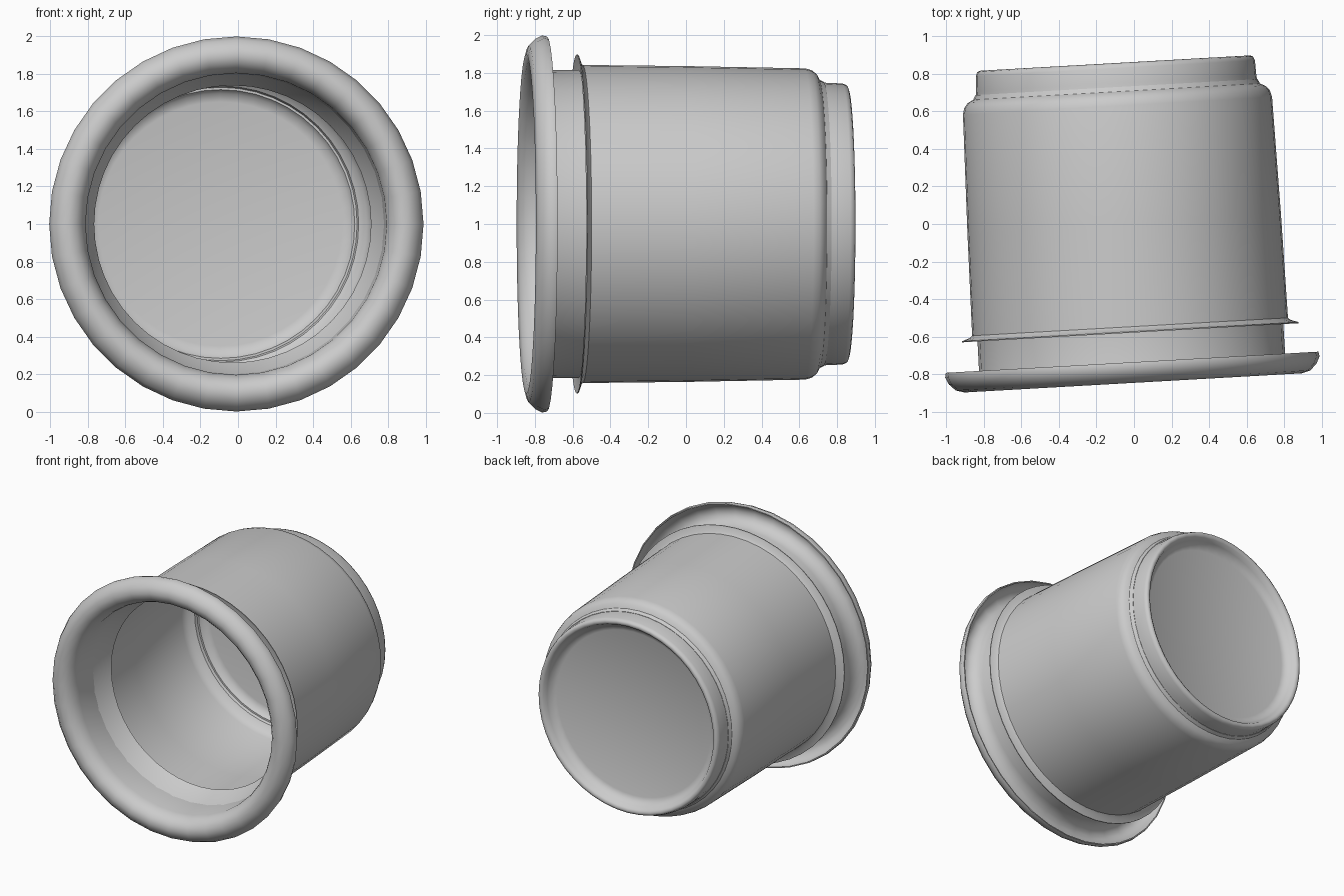
import bpy, bmesh, math
from mathutils import Matrix

cube = bpy.data.objects.get("Cube")
if cube:
    bpy.data.objects.remove(cube, do_unlink=True)

grey = bpy.data.materials.new("light_grey")
grey.use_nodes = True
grey.diffuse_color = (0.6, 0.6, 0.6, 1)
grey.node_tree.nodes["Principled BSDF"].inputs["Base Color"].default_value = (0.6, 0.6, 0.6, 1)

# The cup lies on its side along y, turned slightly about z
PLACE = Matrix.Translation((-0.052, 0, 1.0)) @ Matrix.Rotation(math.radians(3.25), 4, 'Z')


def lathe(name, profile, sides=48, angle=35):
    """Revolve a closed (radius, distance along axis) profile about y."""
    bm = bmesh.new()
    rings = []
    for r, y in profile:
        if r == 0:
            rings.append([bm.verts.new((0, y, 0))] * sides)
        else:
            rings.append([bm.verts.new((r * math.cos(a), y, r * math.sin(a)))
                          for a in (2 * math.pi * i / sides for i in range(sides))])
    for a, b in zip(rings, rings[1:] + rings[:1]):
        if a[0] is a[1] and b[0] is b[1]:
            continue
        for i in range(sides):
            j = (i + 1) % sides
            corners = list(dict.fromkeys((a[i], a[j], b[j], b[i])))
            bm.faces.new(corners)
    bmesh.ops.recalc_face_normals(bm, faces=bm.faces)
    mesh = bpy.data.meshes.new(name)
    bm.to_mesh(mesh)
    bm.free()
    mesh.materials.append(grey)
    ob = bpy.data.objects.new(name, mesh)
    ob.matrix_world = PLACE
    bpy.context.collection.objects.link(ob)
    bpy.ops.object.select_all(action='DESELECT')
    ob.select_set(True)
    bpy.context.view_layer.objects.active = ob
    bpy.ops.object.shade_smooth_by_angle(angle=math.radians(angle))
    return ob


# Rolled lip around the mouth, hollow behind, running on into the neck
lathe("rim_and_neck", [(0.80, -0.55), (0.803, -0.74), (0.812, -0.775), (0.828, -0.805),
                       (0.857, -0.834), (0.90, -0.847), (0.945, -0.834), (0.98, -0.80),
                       (0.998, -0.762), (0.993, -0.737), (0.985, -0.737), (0.985, -0.762),
                       (0.968, -0.793), (0.938, -0.822), (0.90, -0.834), (0.863, -0.822),
                       (0.838, -0.797), (0.822, -0.765), (0.816, -0.735), (0.815, -0.55)],
      36, 50)

# Thin flared flange where the neck meets the wall
lathe("flange", [(0.81, -0.568), (0.85, -0.568), (0.897, -0.580), (0.897, -0.574),
                 (0.856, -0.560), (0.842, -0.548), (0.81, -0.545)])

# Thin tapered lip inside, below the neck
lathe("inner_lip", [(0.803, -0.56), (0.775, -0.48), (0.738, -0.41),
                    (0.745, -0.403), (0.785, -0.47), (0.81, -0.54)])

# Main wall with a rounded shoulder at the back
lathe("body", [(0.842, -0.55), (0.836, 0.0), (0.824, 0.63), (0.815, 0.665),
               (0.795, 0.69), (0.765, 0.705), (0.752, 0.73), (0.72, 0.73),
               (0.735, 0.69), (0.775, 0.665), (0.797, 0.62), (0.808, 0.0),
               (0.81, -0.55)])

# Foot ring and recessed floor
lathe("base", [(0.752, 0.71), (0.747, 0.75), (0.744, 0.83), (0.735, 0.852),
               (0.718, 0.858), (0.70, 0.848), (0.685, 0.82), (0.665, 0.788),
               (0.63, 0.775), (0, 0.77), (0, 0.745), (0.65, 0.75),
               (0.695, 0.74), (0.715, 0.71)], 48, 50)
